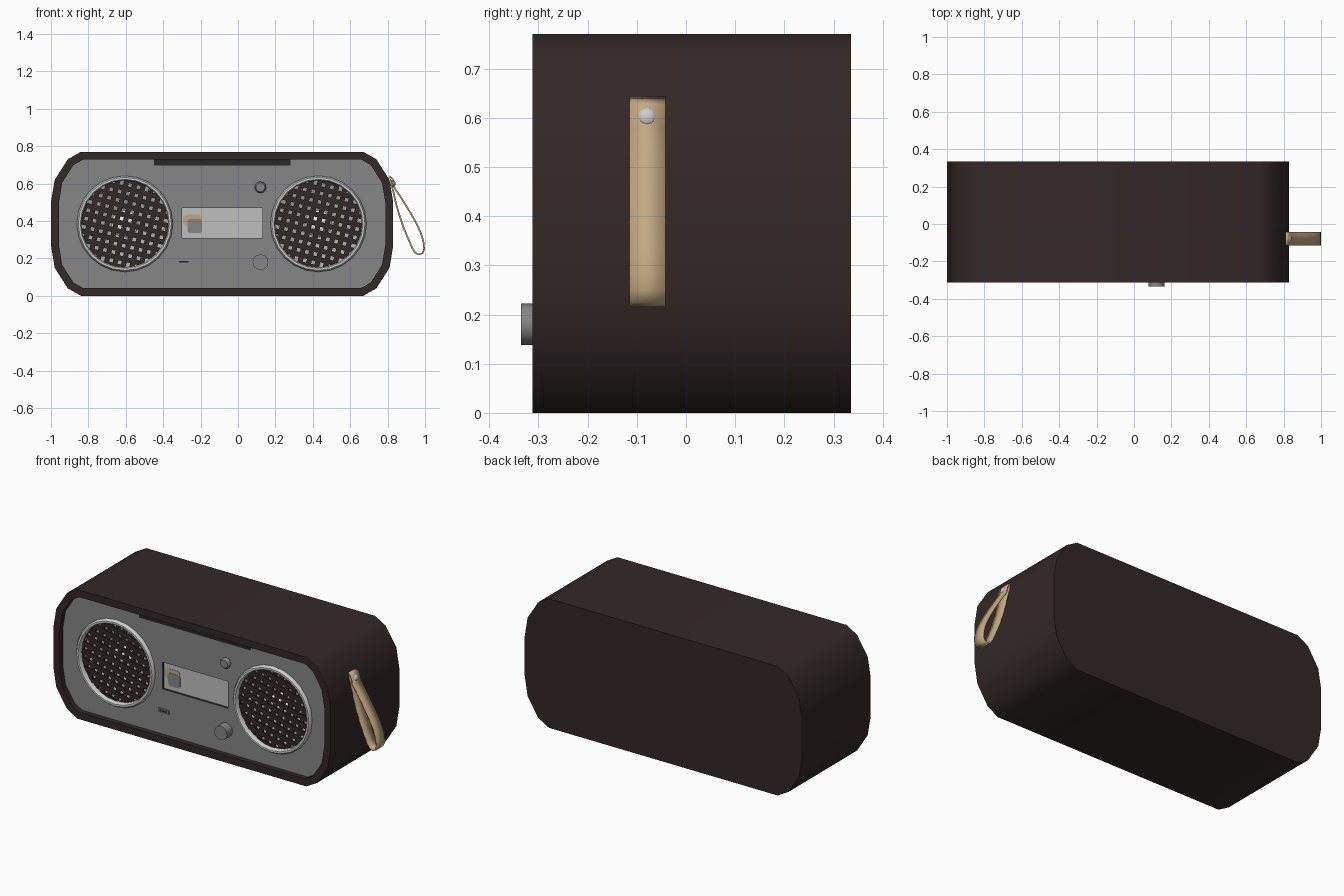
import bpy, bmesh, math
from mathutils import Matrix, Vector

if "Cube" in bpy.data.objects:
    bpy.data.objects.remove(bpy.data.objects["Cube"])


def mat(name, r, g, b):
    m = bpy.data.materials.new(name)
    m.diffuse_color = (r, g, b, 1)
    m.use_nodes = True
    m.node_tree.nodes["Principled BSDF"].inputs["Base Color"].default_value = m.diffuse_color
    return m


DARK = mat("dark brown", 0.034, 0.021, 0.021)
PANEL = mat("panel grey", 0.24, 0.24, 0.24)
SCREEN = mat("screen grey", 0.52, 0.52, 0.52)
CHROME = mat("chrome", 0.62, 0.62, 0.62)
TAN = mat("tan leather", 0.54, 0.39, 0.22)
BLACK = mat("slot black", 0.022, 0.02, 0.021)
CONE = mat("cone grey", 0.4, 0.4, 0.4)
WHITE = mat("dome white", 0.8, 0.8, 0.8)

FRONT, BACK, FACE = -0.312, 0.335, -0.282   # rim, back and recessed panel depths
CX, CZ = -0.085, 0.385                      # body centre
SPEAKERS = (("left", -0.605), ("right", 0.43))


def finish(name, bm, *mats, smooth=None):
    me = bpy.data.meshes.new(name)
    bmesh.ops.recalc_face_normals(bm, faces=bm.faces)
    bm.to_mesh(me)
    bm.free()
    for m in mats:
        me.materials.append(m)
    ob = bpy.data.objects.new(name, me)
    bpy.context.collection.objects.link(ob)
    if smooth:
        smooth_by_angle(ob, smooth)
    return ob


def smooth_by_angle(ob, deg):
    bpy.ops.object.select_all(action='DESELECT')
    ob.select_set(True)
    bpy.context.view_layer.objects.active = ob
    bpy.ops.object.shade_smooth_by_angle(angle=math.radians(deg))


def box(name, x0, x1, y0, y1, z0, z1, m, bevel=0):
    bm = bmesh.new()
    bmesh.ops.create_cube(bm, size=1)
    for v in bm.verts:
        v.co = Vector(((x0 + x1) / 2 + v.co.x * (x1 - x0),
                       (y0 + y1) / 2 + v.co.y * (y1 - y0),
                       (z0 + z1) / 2 + v.co.z * (z1 - z0)))
    if bevel:
        es = [e for e in bm.edges if abs(e.verts[0].co.y - e.verts[1].co.y) > 1e-5]
        bmesh.ops.bevel(bm, geom=es, offset=bevel, segments=3, affect='EDGES', profile=0.5)
    return finish(name, bm, m)


def lathe(name, x, z, profile, m, sides=24, closed=False, smooth=35):
    """Revolve (radius, y) points around a y-parallel axis."""
    bm = bmesh.new()
    vs = [bm.verts.new((x + r, y, z)) for r, y in profile]
    pairs = list(zip(vs, vs[1:])) + ([(vs[-1], vs[0])] if closed else [])
    es = [bm.edges.new(p) for p in pairs]
    bmesh.ops.spin(bm, geom=vs + es, cent=(x, 0, z), axis=(0, 1, 0),
                   angle=2 * math.pi, steps=sides)
    bmesh.ops.remove_doubles(bm, verts=bm.verts, dist=1e-5)
    return finish(name, bm, m, smooth=smooth)


# Body: extruded rounded outline with a recessed front panel
quarter = [(0.915, 0.115), (0.895, 0.235), (0.825, 0.345), (0.755, 0.385)]
outline = quarter + [(-x, z) for x, z in quarter[::-1]]
outline += [(-x, -z) for x, z in outline]
bm = bmesh.new()
front = bm.faces.new([bm.verts.new((CX + x, FRONT, CZ + z)) for x, z in outline])
ext = bmesh.ops.extrude_face_region(bm, geom=[front], use_keep_orig=True)
bmesh.ops.translate(bm, vec=(0, BACK - FRONT, 0),
                    verts=[g for g in ext["geom"] if isinstance(g, bmesh.types.BMVert)])
bmesh.ops.recalc_face_normals(bm, faces=bm.faces)
bmesh.ops.inset_individual(bm, faces=[front], thickness=0.042, use_even_offset=True)
ext = bmesh.ops.extrude_discrete_faces(bm, faces=[front])
panel = ext["faces"][0]
bmesh.ops.translate(bm, vec=(0, FACE - FRONT, 0), verts=panel.verts)
panel.material_index = 1
body = finish("body", bm, DARK, PANEL)

# Cut speaker wells and the display recess
cutters = [lathe("speaker_cutter", x, CZ, [(0, -0.4), (0.238, -0.4), (0.238, -0.2), (0, -0.2)],
                 DARK, smooth=None) for _, x in SPEAKERS]
cutters.append(box("display_cutter", -0.30, 0.13, -0.4, FACE + 0.02, 0.31, 0.47, DARK))
for c in cutters:
    c.hide_render = True
    mod = body.modifiers.new("cut", 'BOOLEAN')
    mod.operation, mod.solver, mod.object = 'DIFFERENCE', 'EXACT', c
    bpy.context.view_layer.objects.active = body
    bpy.ops.object.modifier_apply(modifier=mod.name)
    bpy.data.objects.remove(c)
smooth_by_angle(body, 35)

# Speakers: chrome ring, cone, dome and woven grille
for side, x in SPEAKERS:
    ring = [(0.232, FACE + 0.01), (0.232, FACE - 0.012), (0.238, FACE - 0.021),
            (0.249, FACE - 0.021), (0.257, FACE - 0.01), (0.257, FACE + 0.01)]
    lathe(side + "_speaker_ring", x, CZ, ring, CHROME, closed=True, smooth=50)
    lathe(side + "_speaker_cone", x, CZ, [(0.236, -0.25), (0.07, -0.205)], CONE)
    lathe(side + "_speaker_dome", x, CZ,
          [(0.072, -0.205), (0.06, -0.22), (0.035, -0.23), (0, -0.235)], WHITE)
    bm = bmesh.new()
    R, pitch, width = 0.236, 0.046, 0.027
    for turn in (0, math.pi / 2):
        spin = Matrix.Rotation(math.radians(14) + turn, 4, 'Y')
        for i in range(-5, 6):
            o = i * pitch
            half = math.sqrt(max(R * R - o * o, 0))
            place = (Matrix.Translation((x, FACE + 0.008 + 0.002 * (turn > 0), CZ)) @ spin
                     @ Matrix.Translation((0, 0, o))
                     @ Matrix.Diagonal((2 * half, 0.008, width, 1)))
            bmesh.ops.create_cube(bm, size=1, matrix=place)
    finish(side + "_speaker_grille", bm, DARK)

# Display plate with a small two-tone icon
D = FACE + 0.02
box("display", -0.30, 0.13, D - 0.006, D + 0.002, 0.31, 0.47, SCREEN)
box("display_icon_tan", -0.295, -0.195, D - 0.008, D - 0.005, 0.375, 0.435, TAN, 0.02)
box("display_icon_grey", -0.27, -0.192, D - 0.010, D - 0.005, 0.335, 0.412, PANEL, 0.015)

# Controls and slots
box("top_slot", -0.45, 0.28, FACE - 0.006, FACE + 0.005, 0.698, 0.728, BLACK)
box("small_port", -0.325, -0.255, FACE - 0.008, FACE + 0.005, 0.172, 0.194, PANEL)
box("small_port_slot", -0.315, -0.265, FACE - 0.010, FACE, 0.179, 0.187, BLACK)
lathe("volume_knob", 0.12, 0.18,
      [(0.042, FACE + 0.005), (0.042, -0.335), (0, -0.335)], PANEL, 12)
lathe("power_button", 0.12, 0.58,
      [(0.031, FACE + 0.005), (0.031, FACE - 0.012), (0.024, FACE - 0.022),
       (0, FACE - 0.022)], PANEL, 12)

# Strap: leather ribbon looped from the side
path = [(0.812, 0.640), (0.826, 0.625), (0.838, 0.575), (0.875, 0.52), (0.918, 0.45),
        (0.955, 0.385), (0.98, 0.33), (0.992, 0.285), (0.995, 0.25), (0.986, 0.227),
        (0.968, 0.221), (0.948, 0.23), (0.932, 0.255), (0.91, 0.305), (0.885, 0.365),
        (0.86, 0.44), (0.843, 0.5), (0.831, 0.555), (0.817, 0.605)]
bm = bmesh.new()
rows = [[bm.verts.new((x, y, z)) for y in (-0.115, -0.042)] for x, z in path]
for a, b in zip(rows, rows[1:] + rows[:1]):
    bm.faces.new((a[0], a[1], b[1], b[0]))
strap = finish("strap", bm, TAN, smooth=50)
mod = strap.modifiers.new("thickness", 'SOLIDIFY')
mod.thickness, mod.offset = 0.009, 0

# Strap rivet
bm = bmesh.new()
bmesh.ops.create_uvsphere(bm, u_segments=12, v_segments=8, radius=0.021,
                          matrix=Matrix.Translation((0.828, -0.079, 0.60))
                          @ Matrix.Diagonal((0.7, 1, 1, 1)))
finish("strap_rivet", bm, CHROME, smooth=60)
